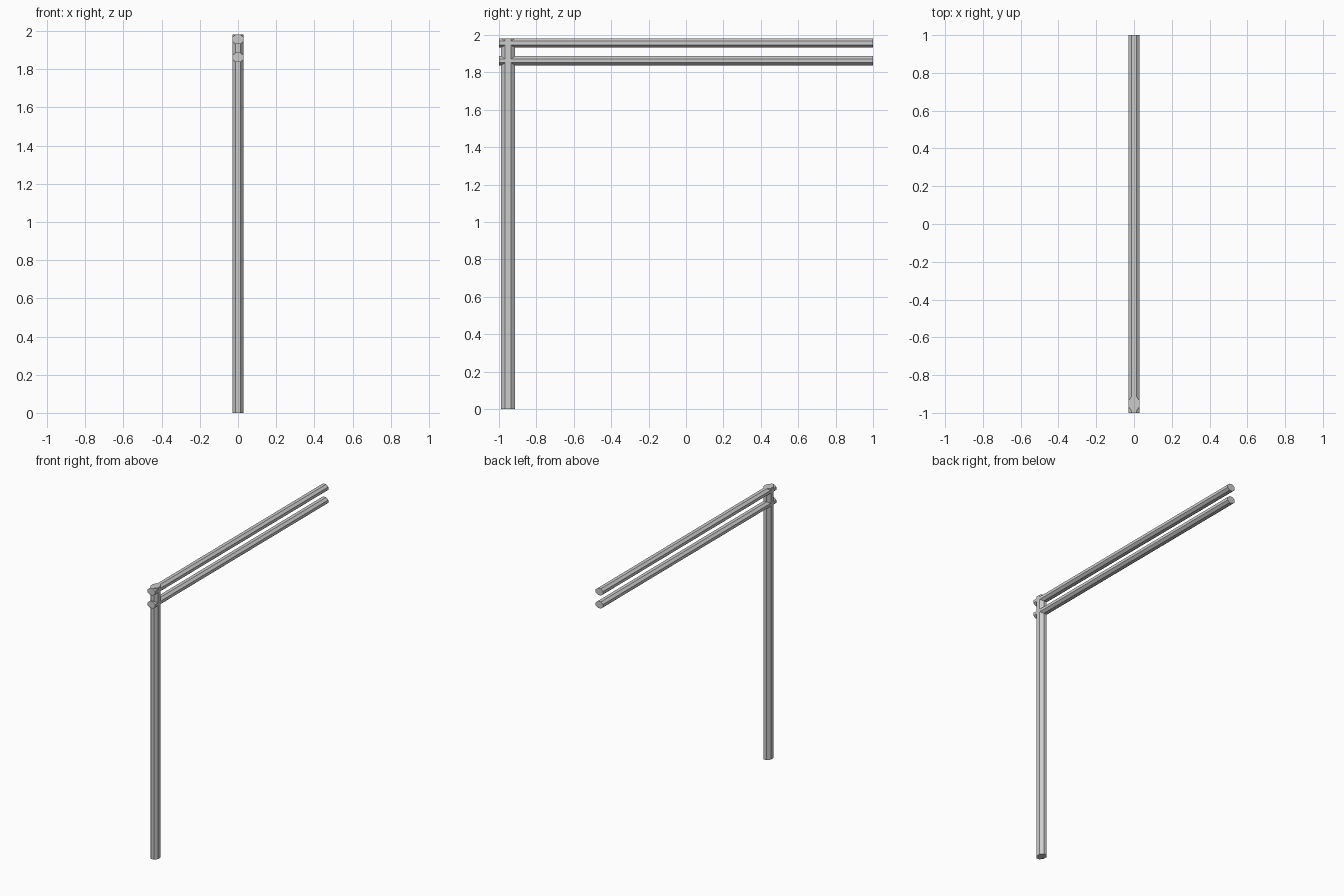
import bpy, math
from mathutils import Matrix

if "Cube" in bpy.data.objects:
    bpy.data.objects.remove(bpy.data.objects["Cube"])

SIDES = 8


def bar(name, width, depth, length, location, along_y=False):
    """Straight faceted bar with flat sides, sized by its overall width and depth."""
    bpy.ops.mesh.primitive_cylinder_add(vertices=SIDES, radius=1, depth=length)
    ob = bpy.context.object
    ob.name = name
    flat = math.cos(math.pi / SIDES)
    turn = Matrix.Rotation(math.pi / SIDES, 4, 'Z')
    size = Matrix.Diagonal((width / 2 / flat, depth / 2 / flat, 1, 1))
    lay = Matrix.Rotation(math.pi / 2, 4, 'X') if along_y else Matrix.Identity(4)
    # start from a vertex-aligned ring, so half a step puts flats on the axes
    ob.data.transform(lay @ size @ turn)
    ob.location = location
    return ob


# Upright post at the front end
bar("post", 0.06, 0.076, 1.982, (0, -0.951, 0.991))

# Two parallel rails running front to back
for name, z in (("upper_rail", 1.957), ("lower_rail", 1.862)):
    bar(name, 0.06, 0.05, 2.0, (0, 0, z), along_y=True)
